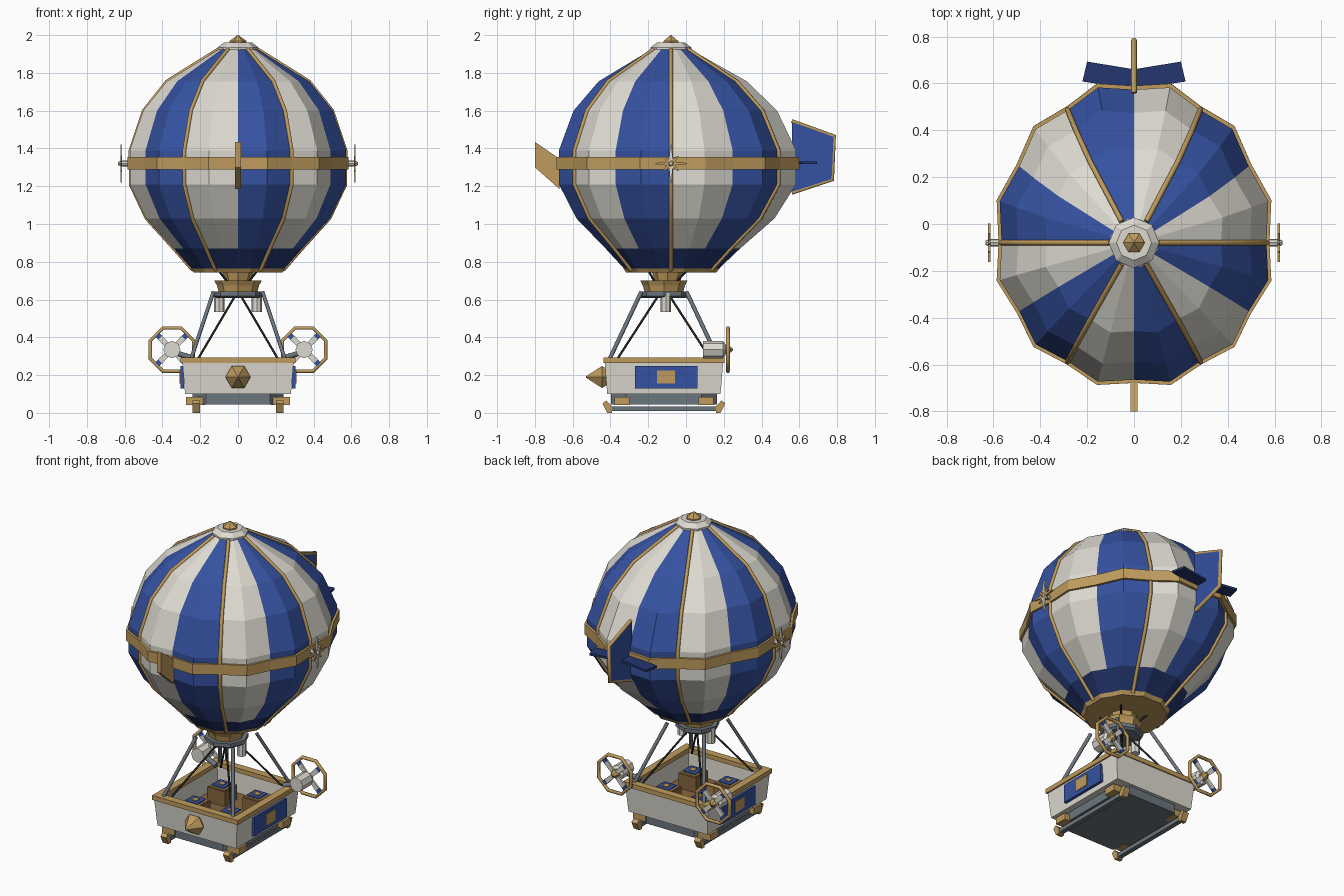
import bpy, bmesh, math
from mathutils import Vector

if "Cube" in bpy.data.objects:
    bpy.data.objects.remove(bpy.data.objects["Cube"], do_unlink=True)


def material(name, *rgb):
    m = bpy.data.materials.new(name)
    m.use_nodes = True
    m.diffuse_color = (*rgb, 1)
    m.node_tree.nodes["Principled BSDF"].inputs["Base Color"].default_value = (*rgb, 1)
    return m


WHITE = material("ivory", .72, .70, .63)
BLUE = material("royal blue", .036, .085, .36)
NAVY = material("navy", .017, .037, .16)
GOLD = material("gold", .52, .33, .11)
SLATE = material("slate", .15, .18, .21)
DARK = material("dark iron", .02, .02, .022)
BROWN = material("brown wood", .24, .13, .05)


def loft(name, rings, mats, closed=False, caps=True, pick=None):
    """Skin a list of equal rings; pick(level, segment) chooses the material."""
    bm = bmesh.new()
    loops = [[bm.verts.new(p) for p in ring] for ring in rings]
    n = len(loops[0])
    for k in range(len(loops) if closed else len(loops) - 1):
        a, b = loops[k], loops[(k + 1) % len(loops)]
        for j in range(n):
            f = bm.faces.new((a[j], a[(j + 1) % n], b[(j + 1) % n], b[j]))
            f.material_index = pick(k, j) if pick else 0
    if caps and not closed:
        bm.faces.new(loops[0])
        bm.faces.new(loops[-1])
    bmesh.ops.recalc_face_normals(bm, faces=bm.faces)
    me = bpy.data.meshes.new(name)
    bm.to_mesh(me)
    bm.free()
    for m in mats if isinstance(mats, list) else [mats]:
        me.materials.append(m)
    ob = bpy.data.objects.new(name, me)
    bpy.context.collection.objects.link(ob)
    return ob


def prism(name, outline, axis, lo, hi, mat):
    place = {"x": lambda u, v, w: (w, u, v), "y": lambda u, v, w: (u, w, v),
             "z": lambda u, v, w: (u, v, w)}[axis]
    return loft(name, [[place(u, v, w) for u, v in outline] for w in (lo, hi)], mat)


def box(name, center, size, mat):
    x, y, z = center
    a, b, c = (s / 2 for s in size)
    return prism(name, [(x - a, y - b), (x + a, y - b), (x + a, y + b), (x - a, y + b)],
                 "z", z - c, z + c, mat)


def turned(name, origin, axis, profile, sides, mat):
    """Solid of revolution: profile is (distance along axis, radius)."""
    q = Vector(axis).to_track_quat("Z", "Y")
    step = 2 * math.pi / sides
    rings = [[Vector(origin) + q @ Vector((r * math.cos(i * step), r * math.sin(i * step), d))
              for i in range(sides)] for d, r in profile]
    return loft(name, rings, mat)


def tube(name, points, radius, mat, cyclic=False):
    cu = bpy.data.curves.new(name, "CURVE")
    cu.dimensions = "3D"
    cu.bevel_depth = radius
    cu.bevel_resolution = 1
    cu.use_fill_caps = True
    sp = cu.splines.new("POLY")
    sp.points.add(len(points) - 1)
    for p, co in zip(sp.points, points):
        p.co = (*co, 1)
    sp.use_cyclic_u = cyclic
    cu.materials.append(mat)
    ob = bpy.data.objects.new(name, cu)
    bpy.context.collection.objects.link(ob)


def blade(name, x_or_y, z, angle, r0, r1, w0, w1, axis, lo, hi, mat):
    """Flat bar pointing outward at an angle in the plane across the axis."""
    c, s = math.cos(angle), math.sin(angle)
    pts = [(r0, -w0), (r1, -w1), (r1, w1), (r0, w0)]
    prism(name, [(x_or_y + c * u - s * v, z + s * u + c * v) for u, v in pts], axis, lo, hi, mat)


# Envelope: twelve lobed gores, stretched towards the back
CY = -.08


def envelope_point(z, r, j):
    a = j * math.pi / 12
    r *= 1.05 if j % 2 else 1
    bulge = max(0, 1 - ((z - 1.3) / .6) ** 2)
    y = r * math.sin(a) * (1 + bulge * (.16 if math.sin(a) > 0 else .035))
    return (r * math.cos(a), CY + y, z)


def envelope_ring(z, r):
    return [envelope_point(z, r, j) for j in range(24)]


PROFILE = [(.755, .235), (.87, .335), (1.03, .48), (1.21, .565), (1.39, .565),
           (1.6, .495), (1.755, .372), (1.925, .10)]
loft("envelope", [envelope_ring(z, r) for z, r in PROFILE], [WHITE, BLUE, NAVY],
     pick=lambda k, j: 2 if k == 0 else (j // 2) % 2)
for j in range(0, 24, 4):
    tube("envelope_rib", [envelope_point(z, r + .004, j) for z, r in PROFILE], .011, GOLD)


def hoop(name, z0, z1, r_out, r_in):
    loft(name, [envelope_ring(z0, r_out), envelope_ring(z1, r_out),
                envelope_ring(z1, r_in), envelope_ring(z0, r_in)], GOLD, closed=True)


hoop("belt", 1.288, 1.355, .578, .555)
loft("mouth_plate", [envelope_ring(.743, .232), envelope_ring(.765, .246)], GOLD)

# Crown
turned("crown_cap", (0, CY, 0), (0, 0, 1), [(1.91, .108), (1.935, .108), (1.96, .075)], 8, WHITE)
turned("crown_finial", (0, CY, 0), (0, 0, 1), [(1.945, .046), (1.968, .046), (2, .002)], 6, GOLD)

# Bow fin, tail fin with gold edging, and tail planes
prism("bow_fin", [(-.8, 1.435), (-.67, 1.345), (-.67, 1.185), (-.8, 1.30)], "x", -.015, .015, GOLD)
TAIL = [(.56, 1.545), (.785, 1.465), (.775, 1.235), (.56, 1.165)]
prism("tail_fin", TAIL, "x", -.009, .009, BLUE)
tube("tail_fin_edge", [(0, y, z) for y, z in TAIL], .012, GOLD)
for s in (1, -1):
    prism("tail_plane", [(0, .575), (s * .22, .608), (s * .2, .693), (0, .66)],
          "z", 1.317, 1.331, NAVY)

# Side rotors on the belt
for s in (1, -1):
    turned("rotor_hub", (s * .57, CY, 1.32), (s, 0, 0), [(0, .016), (.05, .016), (.064, .008)], 8, WHITE)
    for i in range(8):
        mat = WHITE if i in (2, 6) else GOLD
        length = .055 if i % 2 else (.1 if i in (2, 6) else .082)
        blade("rotor_blade", CY, 1.32, i * math.pi / 4, .005, length, .012, .003, "x",
              s * .613, s * .623, mat)

# Collar under the envelope
BY = -.117
turned("neck", (0, BY + .02, 0), (0, 0, 1), [(.69, .065), (.75, .085)], 8, GOLD)
turned("collar", (0, BY, 0), (0, 0, 1), [(.64, .102), (.675, .112), (.70, .125)], 8, GOLD)
turned("collar_ring", (0, BY, 0), (0, 0, 1), [(.607, .115), (.618, .13), (.642, .13)], 8, SLATE)
for s in (1, -1):
    turned("burner", (s * .1, BY + .01, 0), (0, 0, 1), [(.535, .028), (.635, .028)], 8, WHITE)
    for t in (1, -1):
        tube("neck_stay", [(s * .03, BY + t * .03, .66), (s * .1, BY + t * .1 + .02, .75)], .006, DARK)
        tube("basket_strut", [(s * .13, BY + t * .12, .64), (s * .25, BY + t * .29, .28)], .011, SLATE)
        tube("basket_cable", [(s * .015, BY + t * .03, .62), (s * .215, BY + t * .25, .28)], .006, DARK)


# Basket
def rect(hx, hy, z):
    return [(-hx, BY - hy, z), (hx, BY - hy, z), (hx, BY + hy, z), (-hx, BY + hy, z)]


loft("basket_body", [rect(.28, .3, .1), rect(.295, .314, .275), rect(.262, .28, .275),
                     rect(.255, .273, .135)], [WHITE, BROWN])
bpy.data.objects["basket_body"].data.polygons[-1].material_index = 1
loft("basket_rim", [rect(.304, .32, .265), rect(.304, .32, .294), rect(.256, .272, .294),
                    rect(.256, .272, .265)], GOLD, closed=True)
prism("basket_keel", [(x * s, BY + y * t) for s, t, pts in (
    (1, 1, ((.24, .2), (.17, .28))), (-1, 1, ((.17, .28), (.24, .2))),
    (-1, -1, ((.24, .2), (.17, .28))), (1, -1, ((.17, .28), (.24, .2)))) for x, y in pts],
    "z", .045, .102, SLATE)
turned("nose_boss", (0, -.42, .19), (0, -1, 0), [(0, .05), (.025, .067), (.11, .004)], 6, GOLD)

for s in (1, -1):
    # Side panels
    box("side_panel", (s * .296, -.105, .188), (.018, .33, .118), BLUE)
    box("panel_badge", (s * .304, -.107, .19), (.01, .095, .07), GOLD)
    # Skids with upturned gold tips
    box("skid", (s * .222, BY + .005, .022), (.03, .57, .026), SLATE)
    for t in (1, -1):
        box("skid_bracket", (s * .225, BY + t * .222, .064), (.1, .08, .042), GOLD)
        y = BY + t * .275
        prism("skid_tip", [(y, 0), (y + t * .025, 0), (y + t * .05, .05), (y + t * .03, .066), (y, .034)],
              "x", s * .202, s * .242, GOLD)
        # Seats
        cx, cy = s * .125, BY + t * .135
        box("seat", (cx, cy, .18), (.125, .125, .1), BROWN)
        box("seat_top", (cx, cy, .232), (.11, .11, .009), GOLD)
        box("seat_cushion", (cx, cy, .238), (.085, .085, .009), BLUE)
        box("seat_button", (cx, cy, .244), (.035, .035, .008), GOLD)

    # Stern engines with ringed propellers
    ex, ez = s * .35, .335
    tube("engine_arm", [(s * .24, .12, .29), (ex, .14, ez - .01)], .016, SLATE)
    turned("engine_pod", (ex, .09, ez), (0, 1, 0), [(0, .046), (.105, .046), (.118, .03)], 8, WHITE)
    turned("propeller_hub", (ex, .2, ez), (0, 1, 0), [(0, .028), (.025, .028), (.05, .004)], 6, GOLD)
    tube("propeller_ring", [(ex + .124 * math.cos((i + .5) * math.pi / 4), .222,
                             ez + .124 * math.sin((i + .5) * math.pi / 4)) for i in range(8)],
         .011, GOLD, cyclic=True)
    for i in range(4):
        a = (i + .5) * math.pi / 2
        blade("propeller_blade", ex, ez, a, .02, .088, .012, .016, "y", .214, .226, WHITE)
        blade("propeller_tip", ex, ez, a, .088, .118, .014, .014, "y", .214, .228, BLUE)
